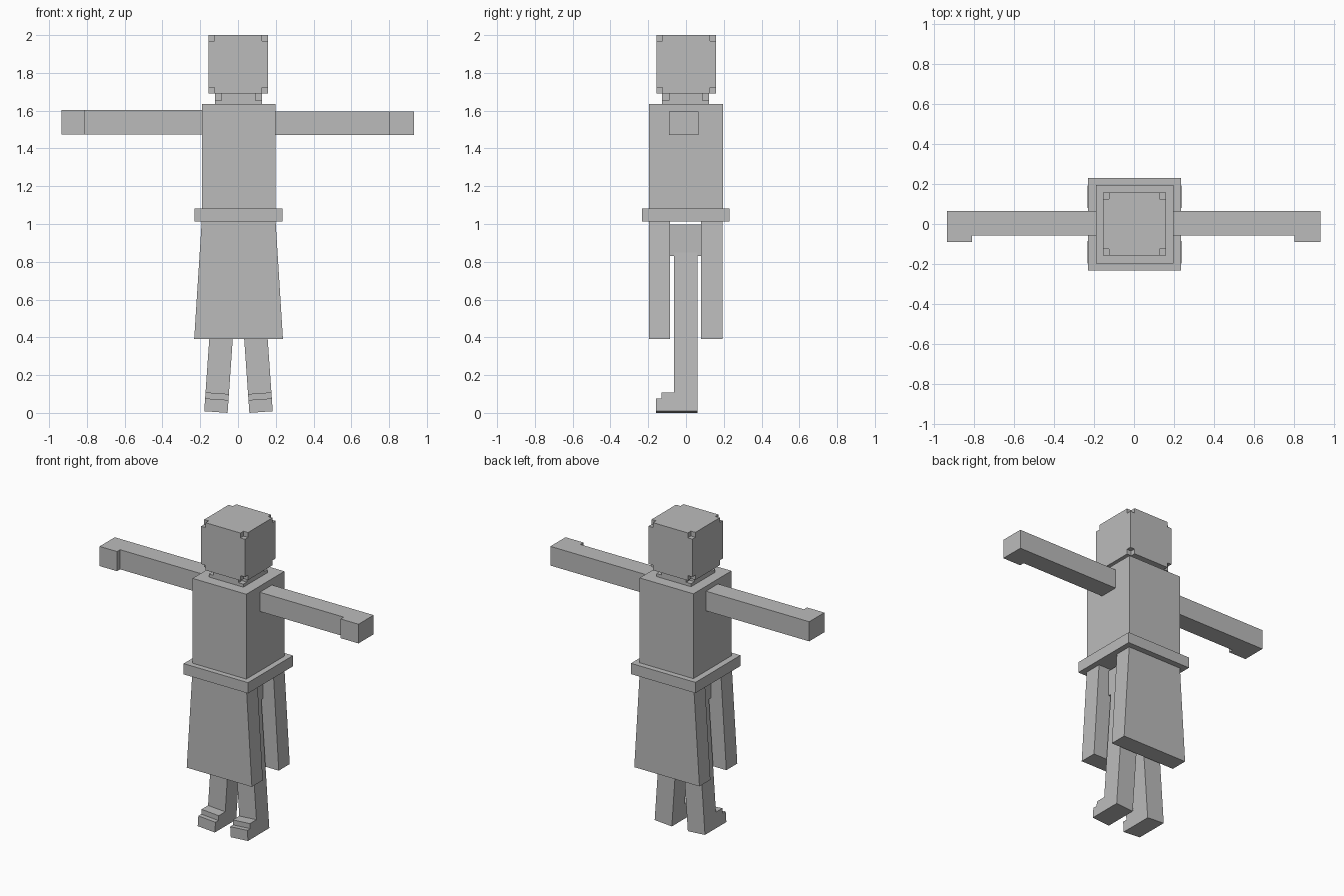
import bpy, bmesh, math
from mathutils import Matrix

if "Cube" in bpy.data.objects:
    bpy.data.objects.remove(bpy.data.objects["Cube"])

grey = bpy.data.materials.new("plain grey")
grey.diffuse_color = (0.5, 0.5, 0.5, 1)
grey.use_nodes = True
grey.node_tree.nodes["Principled BSDF"].inputs["Base Color"].default_value = grey.diffuse_color


def finish(name, bm):
    bmesh.ops.remove_doubles(bm, verts=bm.verts, dist=1e-5)
    bmesh.ops.recalc_face_normals(bm, faces=bm.faces)
    me = bpy.data.meshes.new(name)
    bm.to_mesh(me)
    bm.free()
    me.materials.append(grey)
    ob = bpy.data.objects.new(name, me)
    bpy.context.collection.objects.link(ob)
    return ob


def box(name, x, y, z, top_x=None):
    """Box from ranges; top_x gives a different width at the top."""
    bm = bmesh.new()
    bmesh.ops.create_cube(bm, size=1)
    for v in bm.verts:
        up = v.co.z > 0
        xr = top_x if (up and top_x) else x
        v.co = (xr[v.co.x > 0], y[v.co.y > 0], z[up])
    return finish(name, bm)


def prism(name, profile, axis, lo, hi, matrix=Matrix()):
    """Extrude a closed 2D profile along x (profile y, z) or z (profile x, y)."""
    bm = bmesh.new()
    place = (lambda p: (lo, *p)) if axis == "x" else (lambda p: (*p, lo))
    face = bm.faces.new([bm.verts.new(place(p)) for p in profile])
    out = bmesh.ops.extrude_face_region(bm, geom=[face])
    shift = (hi - lo, 0, 0) if axis == "x" else (0, 0, hi - lo)
    bmesh.ops.translate(bm, vec=shift,
                        verts=[g for g in out["geom"] if isinstance(g, bmesh.types.BMVert)])
    bm.transform(matrix)
    return finish(name, bm)


def notched_box(name, x, y, z, n):
    """Box with a small cube missing at each of its eight corners."""
    cuts = [(r[0], r[0] + n, r[1] - n, r[1]) for r in (x, y, z)]
    cells = {(i, j, k) for i in range(3) for j in range(3) for k in range(3)
             if 1 in (i, j, k)}
    bm = bmesh.new()
    for c in cells:
        for a in range(3):
            for s in (0, 1):
                near = list(c)
                near[a] += 2 * s - 1
                if tuple(near) in cells:
                    continue
                quad = []
                for u, w in ((0, 0), (1, 0), (1, 1), (0, 1)):
                    q = list(c)
                    q[a] += s
                    q[(a + 1) % 3] += u
                    q[(a + 2) % 3] += w
                    quad.append(bm.verts.new([cuts[d][q[d]] for d in range(3)]))
                bm.faces.new(quad)
    bmesh.ops.remove_doubles(bm, verts=bm.verts, dist=1e-5)
    bmesh.ops.dissolve_limit(bm, angle_limit=0.01, verts=bm.verts, edges=bm.edges)
    return finish(name, bm)


# Head and neck
notched_box("head", (-0.156, 0.16), (-0.157, 0.158), (1.69, 2.0), 0.032)
notched_box("neck", (-0.122, 0.127), (-0.126, 0.122), (1.45, 1.69), 0.035)

# Torso, belt and hips
box("torso", (-0.19, 0.198), (-0.197, 0.195), (1.05, 1.635))
box("belt", (-0.23, 0.235), (-0.232, 0.231), (1.012, 1.082))
box("hips", (-0.12, 0.125), (-0.084, 0.08), (0.83, 0.998))

# Flared front and back skirt panels
for name, y in (("skirt_front", (-0.197, -0.084)), ("skirt_back", (0.08, 0.193))):
    box(name, (-0.232, 0.238), y, (0.39, 1.015), (-0.192, 0.199))

# Arms with a thicker hand at the end
for name, s, root, wrist, tip, z in (("arm_left", -1, 0.18, 0.81, 0.935, (1.475, 1.603)),
                                     ("arm_right", 1, 0.19, 0.803, 0.932, (1.47, 1.595))):
    outline = [(root, 0.066), (tip, 0.066), (tip, -0.09),
               (wrist, -0.09), (wrist, -0.058), (root, -0.058)]
    prism(name, [(s * a, b) for a, b in outline], "z", *z)

# Legs, splayed outwards, with stepped feet
leg = [(0.06, 0), (0.06, 0.9), (-0.063, 0.9), (-0.063, 0.1),
       (-0.13, 0.1), (-0.13, 0.068), (-0.16, 0.068), (-0.16, 0)]
for name, s, cx in (("leg_left", -1, -0.117), ("leg_right", 1, 0.122)):
    place = Matrix.Translation((cx, 0, 0.0045)) @ Matrix.Rotation(math.radians(-4 * s), 4, "Y")
    prism(name, leg, "x", -0.062, 0.062, place)
